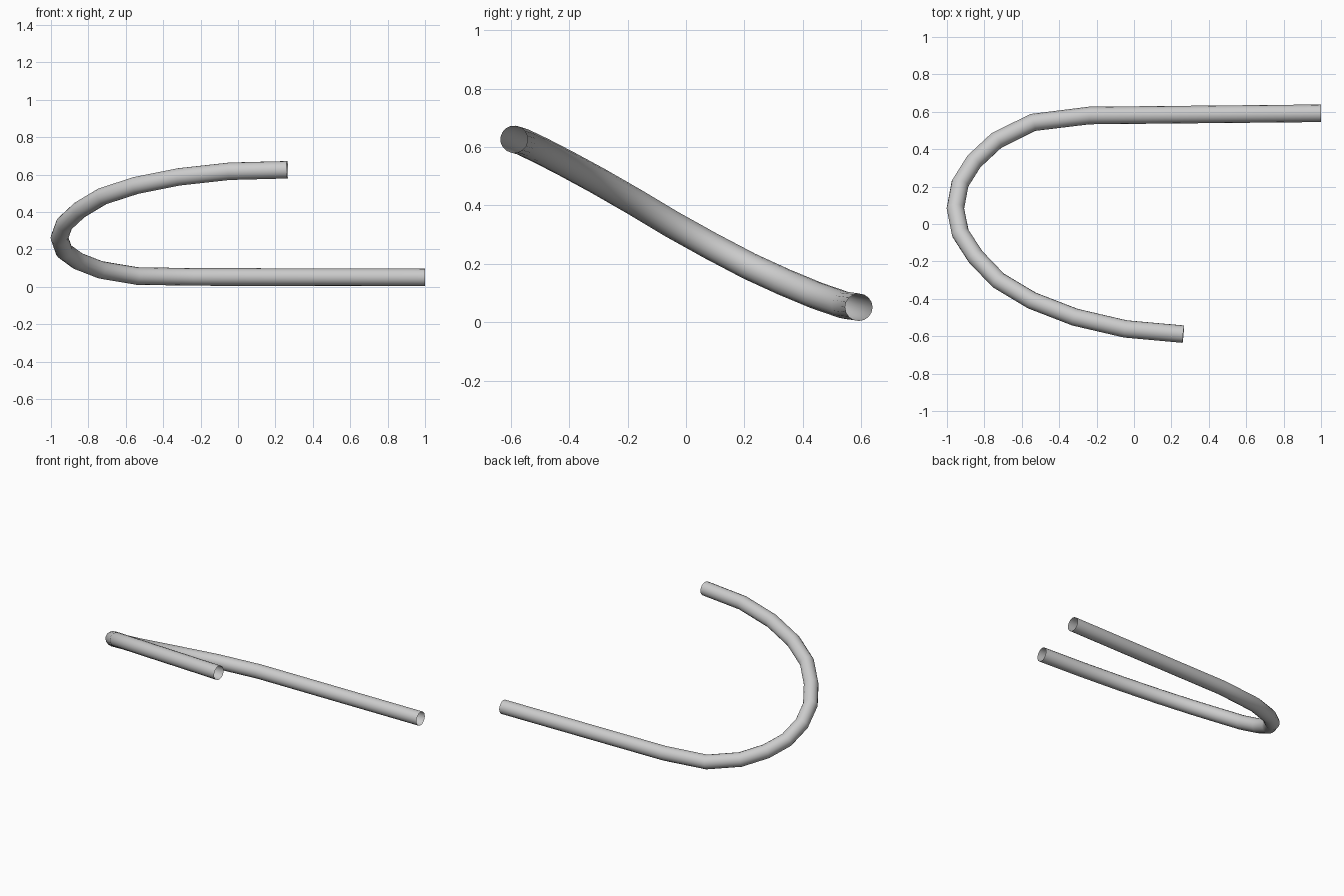
import bpy

if "Cube" in bpy.data.objects:
    bpy.data.objects.remove(bpy.data.objects["Cube"])

# Centre line of the bent tube, from the long lower leg to the raised short end
path = [
    (1.0, 0.592, 0.051), (-0.24, 0.58, 0.053), (-0.54, 0.543, 0.058),
    (-0.735, 0.447, 0.091), (-0.856, 0.334, 0.138), (-0.93, 0.216, 0.192),
    (-0.955, 0.083, 0.262), (-0.928, -0.05, 0.336), (-0.847, -0.175, 0.411),
    (-0.725, -0.302, 0.484), (-0.546, -0.409, 0.542), (-0.316, -0.498, 0.588),
    (-0.046, -0.561, 0.618), (0.264, -0.589, 0.626),
]

# Open-ended round tube swept along the path
curve = bpy.data.curves.new("bent_tube", "CURVE")
curve.dimensions = "3D"
curve.bevel_depth = 0.047
curve.bevel_resolution = 6
curve.use_fill_caps = False
spline = curve.splines.new("POLY")
spline.points.add(len(path) - 1)
for point, co in zip(spline.points, path):
    point.co = (*co, 1.0)
tube = bpy.data.objects.new("bent_tube", curve)
bpy.context.collection.objects.link(tube)

# Smooth-shaded mesh
bpy.context.view_layer.objects.active = tube
tube.select_set(True)
bpy.ops.object.convert(target="MESH")
bpy.ops.object.shade_smooth_by_angle()
